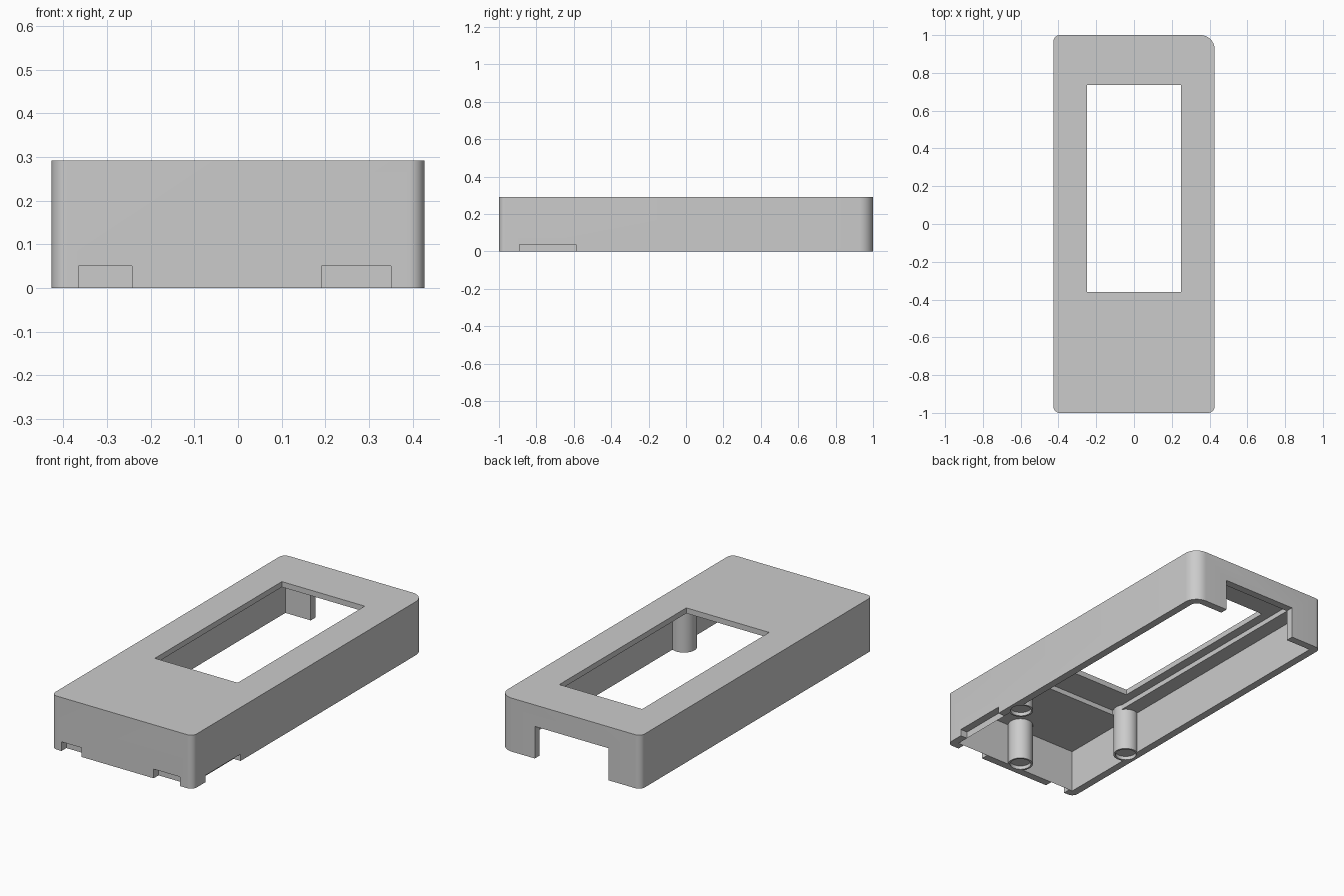
import bpy, bmesh, math

cube = bpy.data.objects.get("Cube")
if cube:
    bpy.data.objects.remove(cube, do_unlink=True)

grey = bpy.data.materials.new("light grey plastic")
grey.use_nodes = True
COLOUR = (0.6, 0.6, 0.6, 1)
grey.diffuse_color = COLOUR
grey.node_tree.nodes["Principled BSDF"].inputs["Base Color"].default_value = COLOUR

W, L, H, T = 0.427, 1.0, 0.292, 0.042   # half width, half length, height, wall
CEILING = 0.235


def make(name, bm):
    bmesh.ops.recalc_face_normals(bm, faces=bm.faces)
    mesh = bpy.data.meshes.new(name)
    bm.to_mesh(mesh)
    bm.free()
    mesh.materials.append(grey)
    obj = bpy.data.objects.new(name, mesh)
    bpy.context.collection.objects.link(obj)
    return obj


def slab(name, x, y, z, radii=(0, 0, 0, 0)):
    """Upright block; radii run front-right, front-left, back-left, back-right."""
    bm = bmesh.new()
    corners = [(x[0], y[0], 1, 1), (x[1], y[0], -1, 1),
               (x[1], y[1], -1, -1), (x[0], y[1], 1, -1)]
    points = []
    for i, ((cx, cy, sx, sy), r) in enumerate(zip(corners, radii)):
        steps = 10 if r else 0
        for k in range(steps + 1):
            a = math.pi * (1 + i / 2) + (math.pi / 2) * k / max(steps, 1)
            dx, dy = (math.cos(a), math.sin(a)) if r else (0, 0)
            points.append((cx + r * (sx + dx), cy + r * (sy + dy), z[0]))
    face = bm.faces.new([bm.verts.new(p) for p in points])
    top = bmesh.ops.extrude_face_region(bm, geom=[face])["geom"]
    bmesh.ops.translate(bm, vec=(0, 0, z[1] - z[0]),
                        verts=[v for v in top if isinstance(v, bmesh.types.BMVert)])
    return make(name, bm)


def rod(name, x, y, z, r):
    bm = bmesh.new()
    bmesh.ops.create_cone(bm, cap_ends=True, segments=40, radius1=r, radius2=r, depth=z[1] - z[0])
    bmesh.ops.translate(bm, vec=(x, y, (z[0] + z[1]) / 2), verts=bm.verts)
    return make(name, bm)


def combine(target, other, operation):
    mod = target.modifiers.new(operation.lower(), "BOOLEAN")
    mod.operation, mod.solver, mod.object = operation, "EXACT", other
    bpy.context.view_layer.objects.active = target
    bpy.ops.object.modifier_apply(modifier=mod.name)
    bpy.data.objects.remove(other, do_unlink=True)


# Outer shell, one back corner rounder than the others
case = slab("case_shell", (-W, W), (-L, L), (0, H), (0.035, 0.035, 0.075, 0.035))

# Hollow inside, open underneath
combine(case, slab("cavity", (T - W, W - T), (T - L, L - T), (-0.1, CEILING),
                   (0, 0, 0.035, 0)), "DIFFERENCE")

# Screen window with a shallow recess around it on the inside
for half, front, back, top in ((0.3, -0.53, 0.9, 0.262), (0.25, -0.36, 0.735, 0.4)):
    combine(case, slab("window", (-half, half), (front, back), (0.15, top)), "DIFFERENCE")

# Screw posts, two at the sides and one at the front
POSTS = ((-0.355, -0.49), (0.355, -0.49), (0, -0.917))
for x, y in POSTS:
    combine(case, rod("post", x, y, (0, CEILING + 0.035), 0.064), "UNION")
for x, y in POSTS:
    combine(case, rod("post_socket", x, y, (-0.05, 0.02), 0.054), "DIFFERENCE")

# Notches in the front wall, left wall and back wall
for x, y, top in (((-0.365, -0.243), (-1.1, T - L), 0.05),
                  ((0.191, 0.35), (-1.1, T - L), 0.05),
                  ((W - T, 0.5), (-0.89, -0.587), 0.037),
                  ((-0.232, 0.212), (L - T - 0.01, 1.1), 0.175)):
    combine(case, slab("notch", x, y, (-0.1, top)), "DIFFERENCE")

bpy.ops.object.select_all(action="DESELECT")
case.select_set(True)
bpy.context.view_layer.objects.active = case
bpy.ops.object.shade_smooth_by_angle(angle=math.radians(30))
